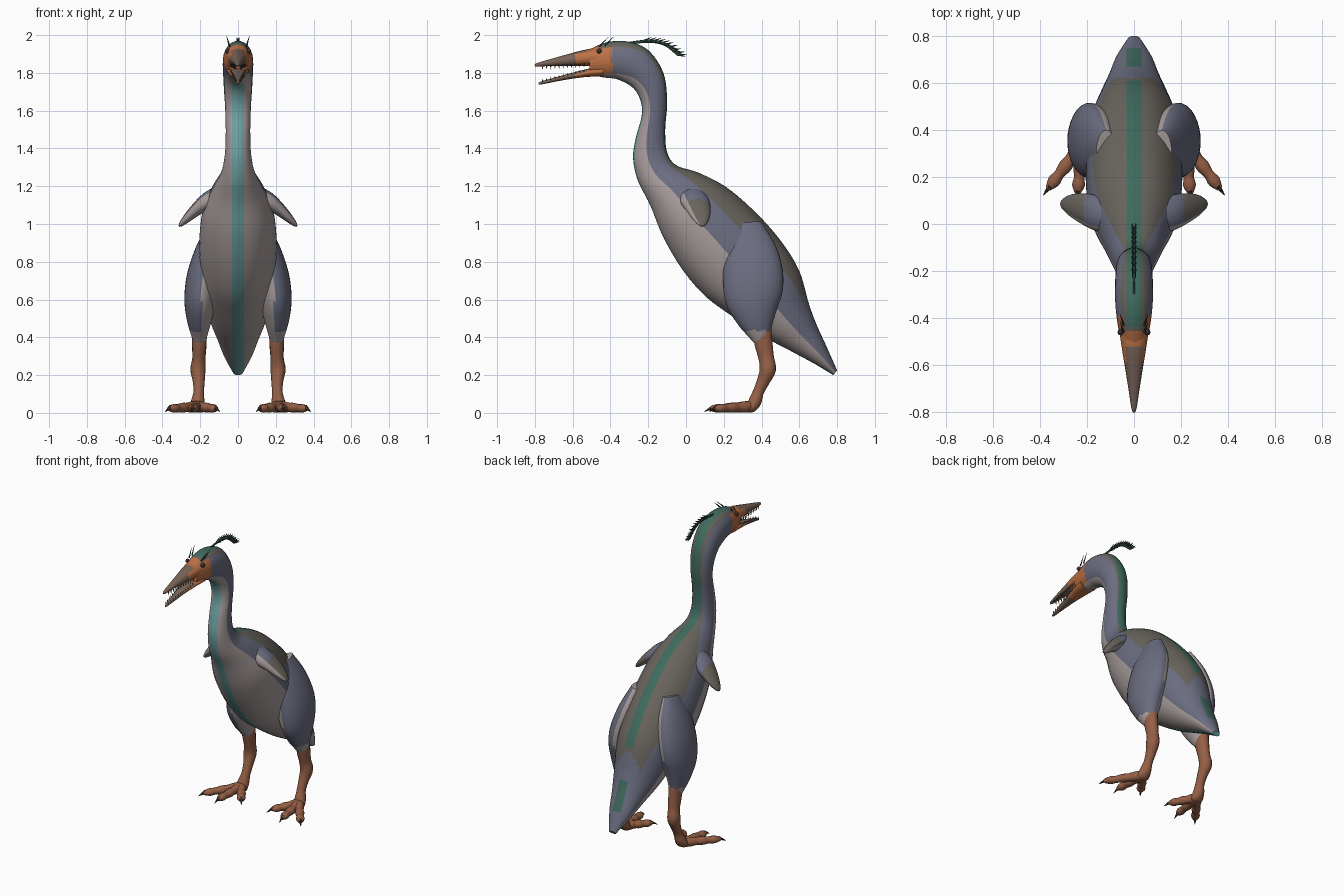
import bpy
import bmesh
from math import sin, cos, asin, acos, pi
from mathutils import Vector

if "Cube" in bpy.data.objects:
    bpy.data.objects.remove(bpy.data.objects["Cube"], do_unlink=True)

COLOURS = {
    "pale_belly": (.39, .335, .33),
    "slate_blue": (.145, .153, .215),
    "olive_back": (.14, .126, .108),
    "green_stripe": (.05, .145, .11),
    "teal_stripe": (.15, .36, .36),
    "orange_face": (.5, .165, .06),
    "brown_leg": (.3, .115, .06),
    "horn_beak": (.19, .125, .095),
    "dark_claw": (.04, .028, .024),
    "crest_green": (.03, .065, .05),
}
NAMES = list(COLOURS)
MATS = []
for label, rgb in COLOURS.items():
    m = bpy.data.materials.new(label)
    m.use_nodes = True
    m.diffuse_color = (*rgb, 1)
    bsdf = m.node_tree.nodes["Principled BSDF"]
    bsdf.inputs["Base Color"].default_value = (*rgb, 1)
    bsdf.inputs["Roughness"].default_value = .8
    MATS.append(m)


def smooth_rows(rows, steps):
    """Catmull-Rom interpolation through rows of numbers."""
    out = []
    ext = [rows[0]] + list(rows) + [rows[-1]]
    for a, b, c, d in zip(ext, ext[1:], ext[2:], ext[3:]):
        for k in range(steps):
            t = k / steps
            out.append([q + t / 2 * (r - p + t * (2*p - 5*q + 4*r - s + t * (3*q - p - 3*r + s)))
                        for p, q, r, s in zip(a, b, c, d)])
    return out + [list(rows[-1])]


def skin(name, rings, colour):
    """Skin rings into a closed smooth mesh; colour is a name or a rule(centre, normal, column)."""
    bm = bmesh.new()
    vs = [[bm.verts.new(p) for p in ring] for ring in rings]
    n = len(rings[0])
    for a, b in zip(vs, vs[1:]):
        for j in range(n):
            bm.faces.new((a[j], a[(j + 1) % n], b[(j + 1) % n], b[j])).smooth = True
    bm.faces.new(vs[0])
    bm.faces.new(vs[-1])
    bmesh.ops.recalc_face_normals(bm, faces=bm.faces[:])
    for i, f in enumerate(bm.faces):
        f.normal_update()
        pick = colour if isinstance(colour, str) else colour(f.calc_center_median(), f.normal, i % n)
        f.material_index = NAMES.index(pick)
    mesh = bpy.data.meshes.new(name)
    bm.to_mesh(mesh)
    bm.free()
    for m in MATS:
        mesh.materials.append(m)
    ob = bpy.data.objects.new(name, mesh)
    bpy.context.collection.objects.link(ob)
    return ob


def tube(name, rows, colour, ref=(0, 0, 1), side=1, steps=4, n=16):
    """Tube through stations (x, y, z, radius across, radius along ref)."""
    pts = smooth_rows(rows, steps)
    ref = Vector(ref)
    rings = []
    for i, row in enumerate(pts):
        p = Vector(row[:3])
        tan = Vector(pts[min(i + 1, len(pts) - 1)][:3]) - Vector(pts[max(i - 1, 0)][:3])
        u = tan.cross(ref).normalized()
        v = u.cross(tan).normalized()
        ring = []
        for k in range(n):
            q = p + u * row[3] * cos(2*pi*k/n) + v * row[4] * sin(2*pi*k/n)
            ring.append((q.x * side, q.y, q.z))
        rings.append(ring)
    return skin(name, rings, colour)


def spike(name, a, b, r, colour, side=1, ref=(0, 0, 1)):
    return tube(name, [(*a, r, r), (*b, r * .08, r * .08)], colour, ref, side, 1, 6)


# Body, neck and head: front y z, back y z, half width, belly limit, back patch limit
BODY = [
    (-.51, 1.79, -.51, 1.925, .052, .1, .85),
    (-.43, 1.775, -.42, 1.962, .07, .1, .85),
    (-.36, 1.765, -.31, 1.966, .08, .15, .85),
    (-.28, 1.72, -.2, 1.92, .08, .22, .88),
    (-.24, 1.65, -.12, 1.8, .075, .28, .9),
    (-.235, 1.57, -.1, 1.65, .068, .33, .92),
    (-.265, 1.46, -.11, 1.5, .065, .38, .92),
    (-.28, 1.35, -.1, 1.38, .07, .42, .92),
    (-.255, 1.23, -.05, 1.31, .09, .45, .88),
    (-.19, 1.1, .07, 1.27, .135, .45, .8),
    (-.12, .93, .22, 1.19, .187, .46, .76),
    (-.02, .76, .38, 1.05, .205, .48, .75),
    (.1, .62, .51, .9, .2, .48, .78),
    (.24, .515, .6, .75, .185, .48, .85),
    (.4, .41, .65, .58, .148, .52, .92),
    (.55, .33, .69, .47, .11, .5, .95),
    (.68, .26, .74, .36, .075, .5, .95),
    (.78, .2, .8, .225, .025, .5, .95),
]
BANDS = [2, 7, 7, 5, 2]
HALF = sum(BANDS)
rings = []
for fy, fz, by, bz, w, belly, back in smooth_rows(BODY, 6):
    edge = asin(min(.85, .031 / w))
    a_back = min(acos(1 - 2 * back), pi - edge - .06)
    a_belly = min(max(acos(1 - 2 * belly), edge + .06), a_back - .06)
    stops = [0, edge, a_belly, a_back, pi - edge, pi]
    angles = []
    for count, lo, hi in zip(BANDS, stops, stops[1:]):
        angles += [lo + (hi - lo) * k / count for k in range(count)]
    angles += [pi] + [2 * pi - a for a in reversed(angles[1:])]
    rings.append([(w * sin(a), (fy + by - (by - fy) * cos(a)) / 2,
                   (fz + bz - (bz - fz) * cos(a)) / 2) for a in angles])


def body_colour(c, normal, col):
    k = min(col, 2 * HALF - 1 - col)
    band = 0
    while k >= BANDS[band]:
        k -= BANDS[band]
        band += 1
    if c.z > 1.8 and c.y < (-.45 if band > 2 else -.39):
        return "orange_face"
    if band == 0:
        return "teal_stripe" if c.z < 1.75 else "pale_belly"
    if band == 1:
        return "pale_belly"
    if band == 4 and (-.43 < c.y < .61 or .67 < c.y < .75):
        return "green_stripe"
    return "olive_back" if band > 2 and c.y < .62 else "slate_blue"


skin("body", rings, body_colour)


# Open beak with fine teeth
def beak_colour(c, normal, col):
    return "horn_beak" if c.y < -.58 or (normal.z > .8 and c.y < -.52) else "orange_face"


tube("upper_beak", [(0, -.46, 1.885, .062, .05), (0, -.54, 1.878, .05, .043),
                    (0, -.63, 1.866, .035, .031), (0, -.72, 1.854, .021, .018),
                    (0, -.785, 1.843, .011, .01), (0, -.8, 1.838, .004, .004)], beak_colour)
tube("lower_beak", [(0, -.44, 1.81, .06, .03), (0, -.52, 1.8, .05, .021),
                    (0, -.61, 1.783, .034, .015), (0, -.7, 1.763, .02, .011),
                    (0, -.765, 1.747, .01, .008), (0, -.78, 1.742, .004, .004)], beak_colour)
for s in (1, -1):
    for i in range(11):
        t = i / 10
        y = -.54 - .22 * t
        w = .042 - .031 * t
        up = 1.85 - .012 * t
        low = 1.803 - .05 * t
        spike("upper_tooth", (w, y, up), (w, y, up - .022), .005, "horn_beak", s, (0, 1, 0))
        spike("lower_tooth", (w * .9, y, low), (w * .9, y, low + .018), .004, "horn_beak", s, (0, 1, 0))

    # Eyes and brow bristles
    tube("eye", [(.05, -.46, 1.915, .013, .013), (.064, -.46, 1.917, .012, .012),
                 (.069, -.46, 1.918, .003, .003)], "dark_claw", side=s)
    for dy, dz in ((0, 0), (.03, .005)):
        spike("brow_bristle", (.045, -.46 + dy, 1.94 + dz), (.06, -.41 + dy, 1.99 + dz),
              .005, "crest_green", s)

# Feather crest trailing from the back of the head
crest = smooth_rows([(0, -.31, 1.955), (0, -.2, 1.968), (0, -.11, 1.95), (0, -.04, 1.895)], 4)
tube("crest_quill", [(*p, .005, .008) for p in crest], "crest_green", steps=1, n=8)
for i, p in enumerate(crest[3:]):
    for s in (1, -1):
        spike("crest_barb", p, (s * .008, p[1] + .045, p[2] + .022 - .002 * i), .008, "crest_green")
        spike("crest_barb", p, (s * .01, p[1] + .04, p[2] - .008), .007, "crest_green")


# Small wings, legs and feet
def wing_colour(c, normal, col):
    if normal.y < -.45 or normal.z < -.6:
        return "pale_belly"
    return "olive_back" if abs(c.x) > .21 else "slate_blue"


def thigh_colour(c, normal, col):
    inward = normal.x * (1 if c.x > 0 else -1) < -.15
    return "pale_belly" if inward or c.z < .435 else "slate_blue"


TOES = {
    "outer_toe": (.365, .15),
    "middle_toe": (.24, .13),
    "inner_toe": (.115, .2),
}
for s, tag in ((1, "left_"), (-1, "right_")):
    tube(tag + "wing", [(.08, .03, 1.15, .06, .075), (.15, .045, 1.125, .05, .075),
                        (.21, .065, 1.085, .036, .066), (.265, .08, 1.035, .024, .048),
                        (.3, .085, 1.0, .013, .024), (.312, .085, .987, .003, .005)],
         wing_colour, (0, 1, 0), s, 5, 24)
    tube(tag + "thigh", [(.12, .32, 1.0, .04, .08), (.15, .34, .86, .075, .14),
                         (.185, .355, .72, .086, .16), (.2, .355, .6, .084, .148),
                         (.205, .37, .5, .068, .105), (.205, .39, .42, .046, .062),
                         (.205, .4, .385, .034, .044)],
         thigh_colour, (0, 1, 0), s, 5, 32)
    tube(tag + "leg", [(.205, .4, .46, .04, .05), (.205, .41, .37, .039, .048),
                       (.207, .425, .29, .035, .041), (.212, .433, .23, .04, .043),
                       (.208, .41, .17, .032, .034), (.208, .383, .11, .028, .029),
                       (.213, .365, .06, .036, .034), (.216, .345, .025, .04, .026),
                       (.217, .33, .012, .03, .01)],
         "brown_leg", (0, 1, 0), s)
    for toe, (tx, ty) in TOES.items():
        start = Vector((.217, .345, .033))
        end = Vector((tx, ty, .022))
        rows = []
        for t, r in ((0, .03), (.2, .03), (.36, .025), (.52, .029), (.68, .022), (.84, .027), (1, .012)):
            p = start.lerp(end, t)
            rows.append((*p, r, min(r, p.z - .001)))
        tube(tag + toe, rows, "brown_leg", side=s, n=12)
        ahead = (end - start).normalized()
        tip = end + ahead * .035
        tip.z = .006
        spike(tag + toe + "_claw", end - ahead * .015 + Vector((0, 0, .008)), tip, .013, "dark_claw", s)
